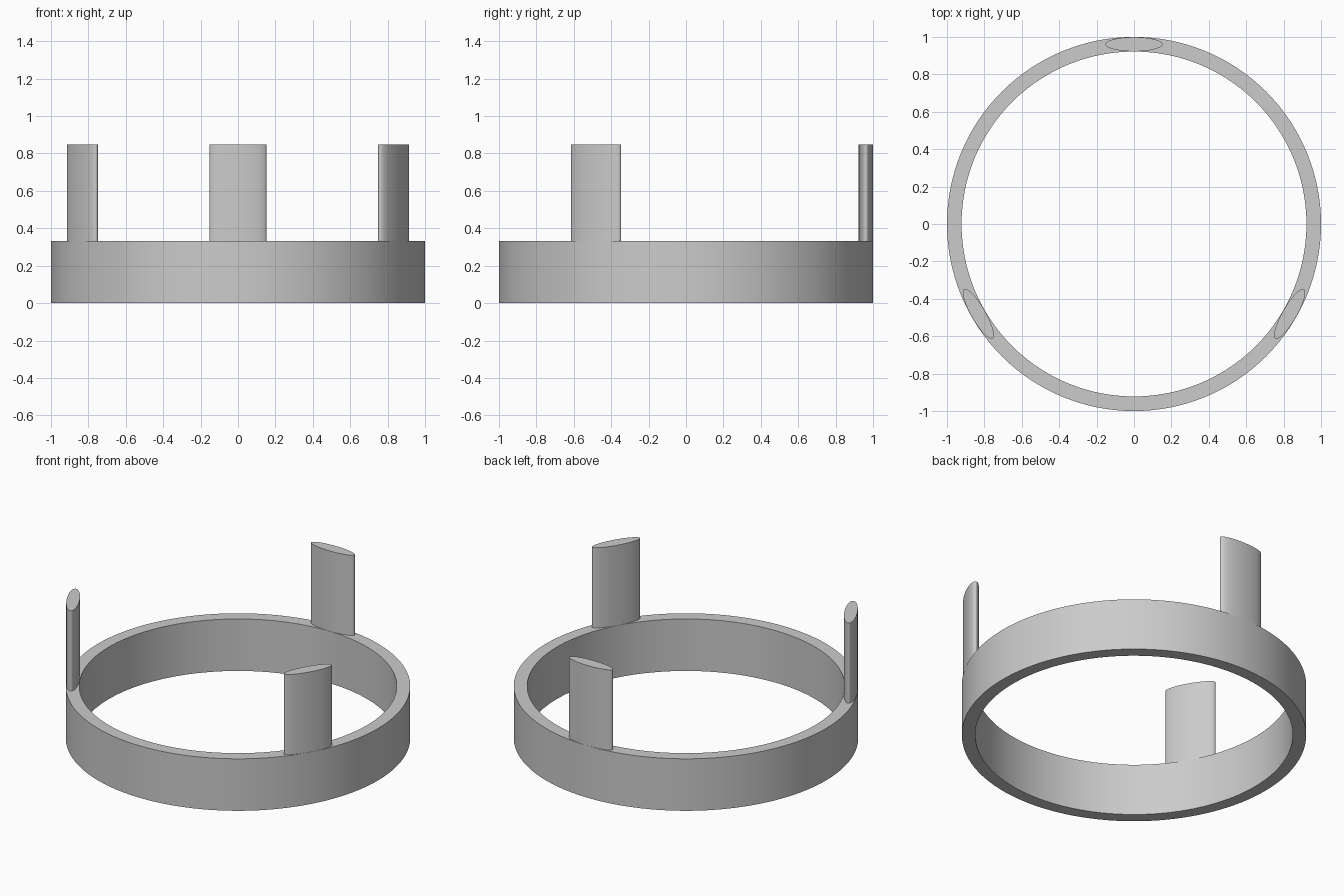
import bpy, bmesh, math

cube = bpy.data.objects.get("Cube")
if cube:
    bpy.data.objects.remove(cube, do_unlink=True)

RING_TOP, POST_TOP = 0.333, 0.847
OUTER, INNER = 1.0, 0.922
POST_RADIUS = (OUTER + INNER) / 2

grey = bpy.data.materials.new("plain grey")
grey.use_nodes = True
colour = (0.6, 0.6, 0.6, 1)
grey.diffuse_color = colour
grey.node_tree.nodes["Principled BSDF"].inputs["Base Color"].default_value = colour


def finish(name, bm):
    """Turn a bmesh into a smooth, sharp-edged grey object."""
    bmesh.ops.recalc_face_normals(bm, faces=bm.faces)
    mesh = bpy.data.meshes.new(name)
    bm.to_mesh(mesh)
    bm.free()
    mesh.materials.append(grey)
    obj = bpy.data.objects.new(name, mesh)
    bpy.context.collection.objects.link(obj)
    bpy.ops.object.select_all(action="DESELECT")
    obj.select_set(True)
    bpy.context.view_layer.objects.active = obj
    bpy.ops.object.shade_smooth_by_angle(angle=math.radians(30))
    return obj


def ellipse(bm, a, b, z, sides):
    """Loop of vertices around an ellipse."""
    turns = [math.tau * i / sides for i in range(sides)]
    return [bm.verts.new((a * math.cos(t), b * math.sin(t), z)) for t in turns]


def bridge(bm, lower, upper):
    """Quads between two loops of equal length."""
    for i in range(len(lower)):
        j = (i + 1) % len(lower)
        bm.faces.new((lower[i], lower[j], upper[j], upper[i]))


# Base ring: rectangular section swept around the centre
bm = bmesh.new()
section = [(OUTER, 0), (OUTER, RING_TOP), (INNER, RING_TOP), (INNER, 0)]
loops = [ellipse(bm, r, r, z, 128) for r, z in section]
for i in range(len(loops)):
    bridge(bm, loops[i - 1], loops[i])
finish("base_ring", bm)

# Three upright oval posts, their long axis along the ring
for name, degrees in (("back_post", 0), ("front_right_post", 120), ("front_left_post", 240)):
    bm = bmesh.new()
    foot = ellipse(bm, 0.153, 0.038, RING_TOP - 0.03, 64)
    head = ellipse(bm, 0.153, 0.038, POST_TOP, 64)
    bridge(bm, foot, head)
    bm.faces.new(foot)
    bm.faces.new(head)
    post = finish(name, bm)
    angle = math.radians(degrees)
    post.rotation_euler.z = angle
    post.location = (-POST_RADIUS * math.sin(angle), POST_RADIUS * math.cos(angle), 0)
